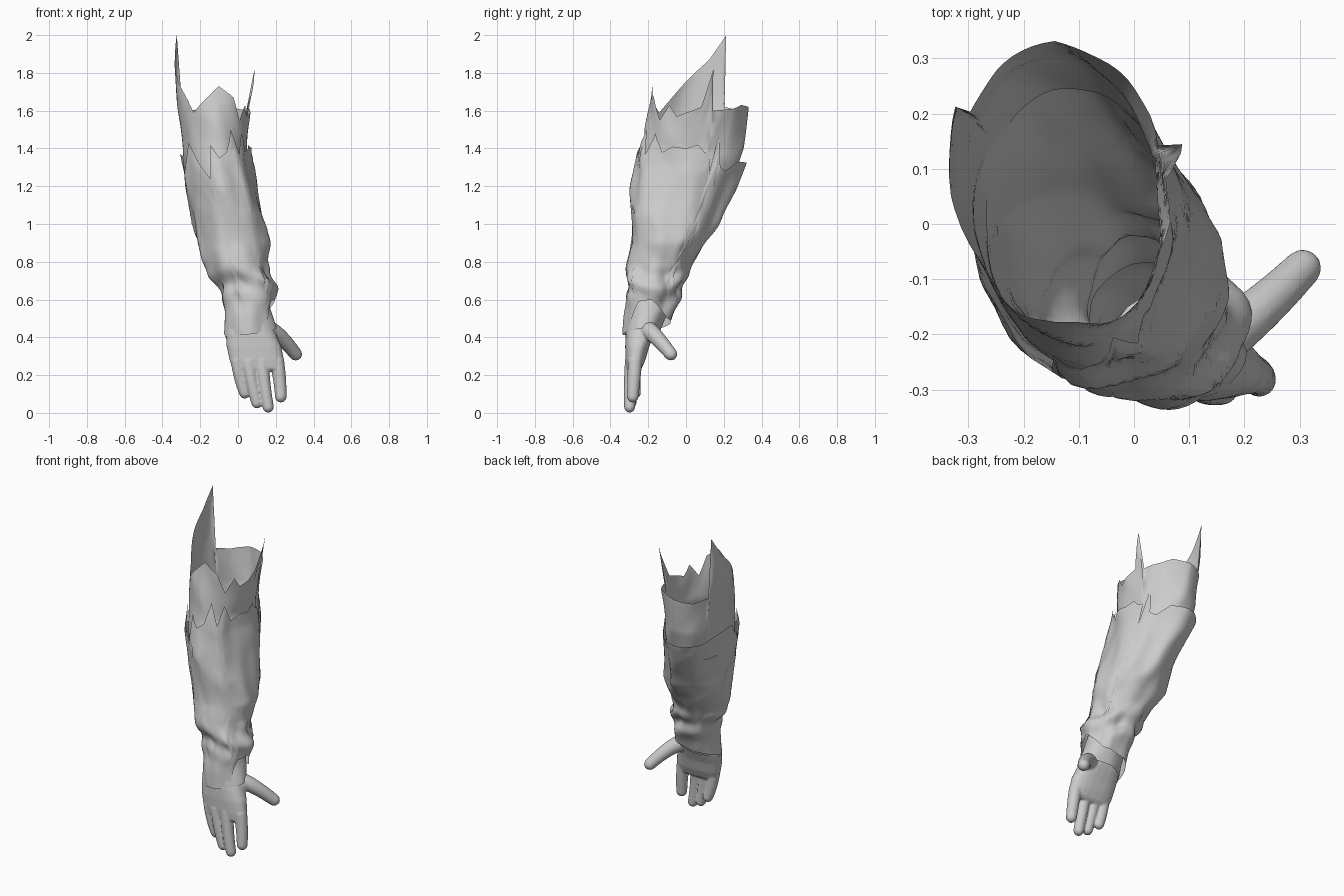
import bpy, bmesh, math
from mathutils import Vector, noise


def lerp_table(table, k):
    """Linear lookup of rows (key, value, ...) sorted by key."""
    if k <= table[0][0]:
        return table[0][1:]
    for a, b in zip(table, table[1:]):
        if k <= b[0]:
            f = (k - a[0]) / (b[0] - a[0])
            return [p + (q - p) * f for p, q in zip(a[1:], b[1:])]
    return table[-1][1:]


def finish(name, bm, fix=False):
    if fix:
        bmesh.ops.recalc_face_normals(bm, faces=bm.faces)
    me = bpy.data.meshes.new(name)
    bm.to_mesh(me)
    bm.free()
    me.shade_smooth()
    ob = bpy.data.objects.new(name, me)
    bpy.context.collection.objects.link(ob)
    return ob


def skin_rings(bm, rings, caps=False):
    vs = [[bm.verts.new(p) for p in r] for r in rings]
    n = len(vs[0])
    for a, b in zip(vs, vs[1:]):
        for i in range(n):
            bm.faces.new((a[i], a[(i + 1) % n], b[(i + 1) % n], b[i]))
    if caps:
        bm.faces.new(vs[0][::-1])
        bm.faces.new(vs[-1])


def cloth_point(profile, deg, z, fold, seed):
    """Point on a slanted oval tube, pushed in and out by cloth folds."""
    x0, x1, y0, y1 = lerp_table(profile, z)
    t = math.radians(deg)
    tilt = 0.11 * min(1, max(0, (z - 0.5) / 0.5))
    c, s = math.cos(t), math.sin(t - tilt)
    p = Vector(((x0 + x1) / 2 + (x1 - x0) / 2 * c,
                (y0 + y1) / 2 + (y1 - y0) / 2 * s, z))
    q = Vector((p.x * 5 + seed, p.y * 5, z * 3 + p.x * 4))
    d = 0.035 * (0.3 - abs(noise.noise(q))) + 0.012 * noise.noise(q * 2.1)
    wrist = math.exp(-((z - 0.68) / 0.10) ** 2)
    d += 0.012 * wrist * math.sin(z * 46 + 1.6 * math.sin(t + 1) + 1.2 * math.cos(2 * t))
    d += 0.03 * wrist * noise.noise(q * 2.6)
    return p + Vector((c, s, 0)) * d * fold


def cloth_tube(name, profile, bottom, top, rows, fold, seed):
    degs = sorted(set(range(0, 360, 6)) | {r[0] % 360 for r in top})
    rings = []
    for j in range(rows + 1):
        ring = []
        for deg in degs:
            zb, zt = lerp_table(bottom, deg)[0], lerp_table(top, deg)[0]
            ring.append(cloth_point(profile, deg, zb + (zt - zb) * j / rows, fold, seed))
        rings.append(ring)
    bm = bmesh.new()
    skin_rings(bm, rings)
    return finish(name, bm)


# Outer sleeve: profile rows are z, x min, x max, y min, y max
outer = [(0.40, -0.075, 0.21, -0.322, -0.11), (0.55, -0.08, 0.18, -0.315, -0.06),
         (0.62, -0.09, 0.195, -0.305, -0.04), (0.70, -0.13, 0.175, -0.315, -0.02),
         (0.80, -0.18, 0.15, -0.31, 0.04), (0.90, -0.21, 0.165, -0.29, 0.10),
         (1.00, -0.235, 0.145, -0.29, 0.17), (1.20, -0.28, 0.10, -0.285, 0.26),
         (1.32, -0.298, 0.07, -0.265, 0.31), (1.50, -0.31, 0.05, -0.225, 0.32)]
outer_hem = [(0, 0.60), (50, 0.50), (110, 0.47), (180, 0.42), (220, 0.405), (285, 0.42),
             (310, 0.46), (330, 0.59), (360, 0.60)]
outer_tear = [(0, 1.40), (12, 1.42), (20, 1.38), (27, 1.37), (31, 1.24), (35, 1.48),
              (41, 1.30), (50, 1.28), (66, 1.33), (120, 1.32), (150, 1.33), (185, 1.37),
              (200, 1.36), (207, 1.27), (222, 1.43), (256, 1.24), (263, 1.42), (275, 1.35),
              (288, 1.38), (300, 1.50), (310, 1.37), (320, 1.48), (332, 1.38), (345, 1.41),
              (360, 1.40)]
cloth_tube("outer_sleeve", outer, outer_hem, outer_tear, 50, 1.0, 3.1)

# Inner sleeve with tall torn spikes
inner = [(1.1, -0.25, 0.11, -0.27, 0.20), (1.2, -0.27, 0.088, -0.265, 0.245),
         (1.4, -0.29, 0.043, -0.225, 0.305),
         (1.6, -0.315, 0.06, -0.20, 0.325), (1.8, -0.333, 0.10, -0.17, 0.33),
         (2.0, -0.34, 0.10, -0.15, 0.33)]
inner_tear = [(0, 1.60), (10, 1.62), (21, 1.82), (24, 1.60), (50, 1.61), (66, 1.63),
              (95, 1.62), (130, 1.60), (154, 1.62), (156, 2.0), (177, 1.87), (194, 1.80),
              (214, 1.70), (236, 1.59), (275, 1.73), (300, 1.67), (318, 1.55), (330, 1.63),
              (342, 1.57), (360, 1.60)]
cloth_tube("inner_sleeve", inner, [(0, 1.2), (360, 1.2)], inner_tear, 22, 0.5, 8.4)

# Cuff at the wrist
cuff = [(0.38, -0.073, 0.215, -0.328, -0.165), (0.46, -0.068, 0.20, -0.318, -0.13),
        (0.55, -0.065, 0.172, -0.303, -0.09), (0.68, -0.09, 0.15, -0.285, -0.06)]
cuff_hem = [(0, 0.45), (90, 0.43), (180, 0.40), (270, 0.42), (360, 0.45)]
cloth_tube("wrist_cuff", cuff, cuff_hem, [(0, 0.65), (180, 0.65)], 12, 0.3, 5.7)

# Hand: palm loft plus finger tubes, fused by a remesh
hand = bmesh.new()
palm = [(0.60, -0.03, 0.13, -0.28, -0.13), (0.48, -0.055, 0.17, -0.31, -0.15),
        (0.42, -0.065, 0.20, -0.32, -0.165), (0.35, -0.06, 0.23, -0.322, -0.195),
        (0.28, -0.045, 0.243, -0.32, -0.215), (0.235, -0.03, 0.245, -0.315, -0.235),
        (0.22, -0.01, 0.23, -0.30, -0.25)]
rings = []
for z, x0, x1, y0, y1 in palm:
    ring = []
    for i in range(24):
        c, s = math.cos(i * math.tau / 24), math.sin(i * math.tau / 24)
        c, s = [math.copysign(abs(v) ** 0.8, v) for v in (c, s)]
        ring.append(((x0 + x1) / 2 + (x1 - x0) / 2 * c,
                     (y0 + y1) / 2 + (y1 - y0) / 2 * s, z))
    rings.append(ring)
skin_rings(hand, rings, True)


def finger(path, r0, r1):
    """Round-tipped tube bent along three points."""
    a, b, c = (Vector(p) for p in path)
    rings = []
    for k in range(25):
        f = math.sin(k / 24 * math.pi / 2)
        p = a * (1 - f) ** 2 + b * 2 * f * (1 - f) + c * f * f
        d = ((b - a) * (1 - f) + (c - b) * f).normalized()
        left = (c - p).length
        r = r0 + (r1 - r0) * f
        if left < r:
            r *= math.sqrt(max(0.01, 1 - (1 - left / r) ** 2))
        u = d.cross(Vector((0, 1, 0))).normalized()
        w = d.cross(u)
        rings.append([p + (u * math.cos(i * math.tau / 14) + w * math.sin(i * math.tau / 14)) * r
                      for i in range(14)])
    skin_rings(hand, rings, True)


for path, r0, r1 in [
        (((-0.004, -0.275, 0.28), (0.01, -0.275, 0.16), (0.046, -0.265, 0.078)), 0.036, 0.028),
        (((0.055, -0.285, 0.28), (0.07, -0.295, 0.15), (0.108, -0.29, 0.025)), 0.039, 0.028),
        (((0.125, -0.285, 0.28), (0.135, -0.30, 0.15), (0.166, -0.298, 0.002)), 0.038, 0.029),
        (((0.205, -0.27, 0.28), (0.225, -0.275, 0.17), (0.228, -0.285, 0.055)), 0.039, 0.030),
        (((0.16, -0.205, 0.44), (0.225, -0.165, 0.42), (0.323, -0.062, 0.288)), 0.05, 0.033)]:
    finger(path, r0, r1)
hand_ob = finish("hand", hand, True)
m = hand_ob.modifiers.new("fuse", 'REMESH')
m.mode = 'VOXEL'
m.voxel_size = 0.006
m.use_smooth_shade = True
m = hand_ob.modifiers.new("soften", 'SMOOTH')
m.factor = 0.5
m.iterations = 4
